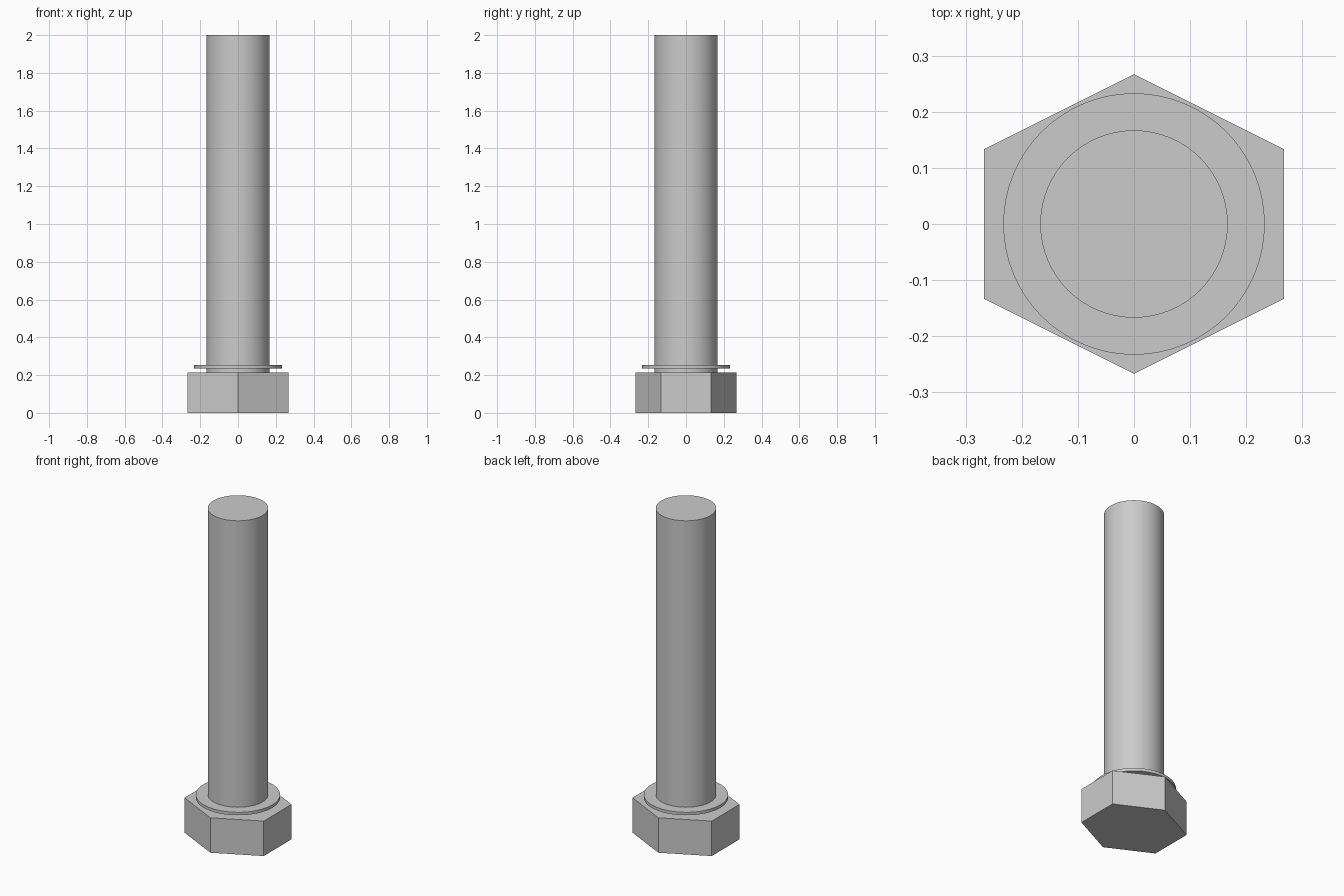
import bpy
import math

if "Cube" in bpy.data.objects:
    bpy.data.objects.remove(bpy.data.objects["Cube"])

HEAD_TOP = 0.213


def prism(name, sides, rx, ry, z0, z1, turn=0.0, smooth=False):
    """Upright prism or cylinder between two heights."""
    bpy.ops.mesh.primitive_cylinder_add(
        vertices=sides, radius=1, depth=z1 - z0, location=(0, 0, (z0 + z1) / 2))
    obj = bpy.context.object
    obj.name = name
    for v in obj.data.vertices:
        a = math.atan2(v.co.y, v.co.x) + turn
        v.co.x, v.co.y = rx * math.cos(a), ry * math.sin(a)
    if smooth:
        bpy.ops.object.shade_smooth_by_angle(angle=math.radians(30))
    return obj


# Hexagonal head: points face front and back, flats face the sides
R = 0.267
prism("bolt_head", 6, R / math.cos(math.radians(30)), R, 0, HEAD_TOP)

# Thin washer held slightly above the head
prism("washer", 64, 0.233, 0.233, 0.235, 0.253, smooth=True)

# Long plain shank
prism("shank", 64, 0.167, 0.167, HEAD_TOP, 2.0, smooth=True)
